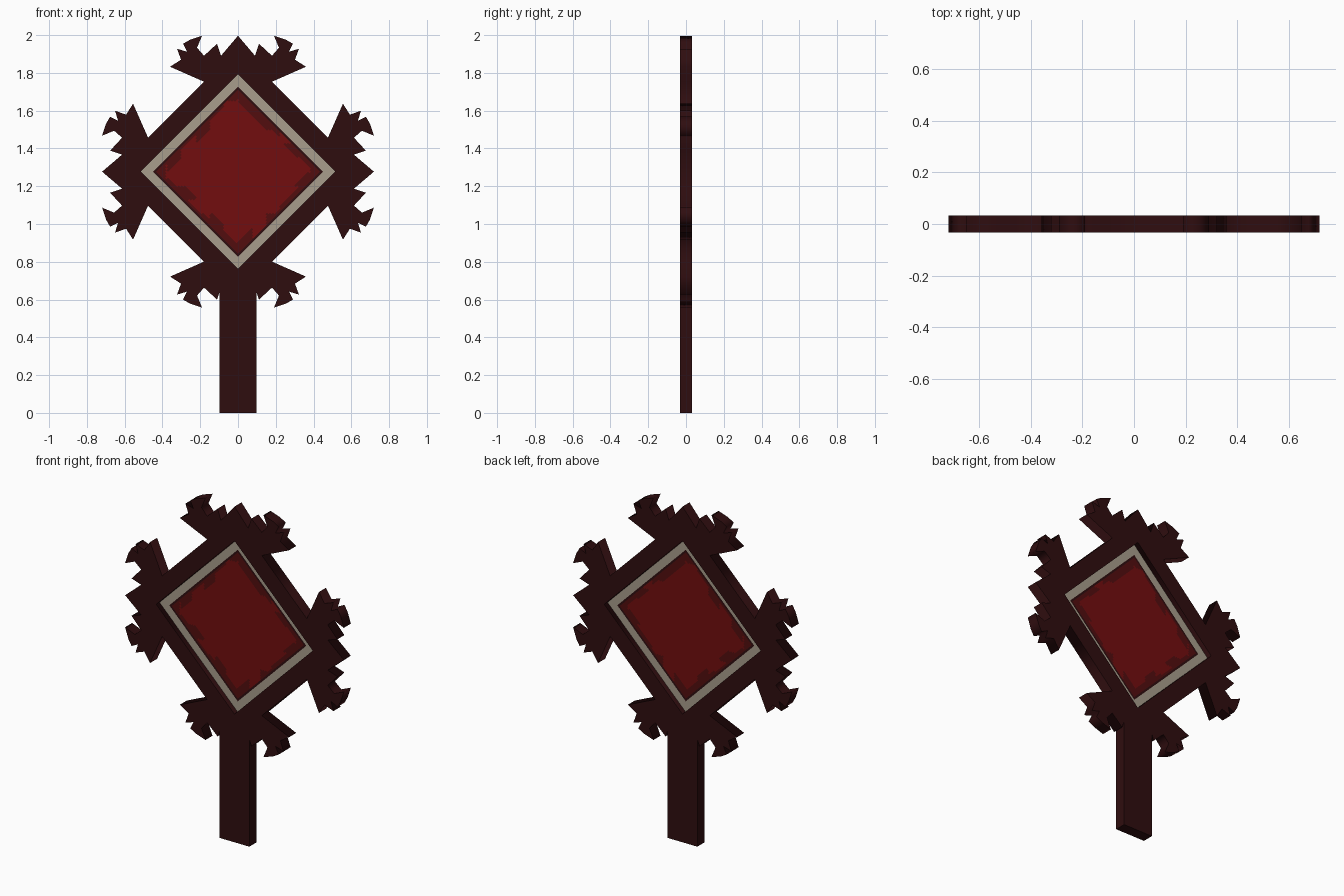
import bpy, bmesh, math, random

if "Cube" in bpy.data.objects:
    bpy.data.objects.remove(bpy.data.objects["Cube"])

CZ, HALF, PX = 1.277, 0.033, 189.0
OPEN = 0.515          # half diagonal of the diamond opening


def material(name, rgb):
    m = bpy.data.materials.new(name)
    lin = [((c / 255 + 0.055) / 1.055) ** 2.4 if c > 10 else c / 255 / 12.92 for c in rgb]
    m.diffuse_color = (*lin, 1)
    m.use_nodes = True
    m.node_tree.nodes["Principled BSDF"].inputs["Base Color"].default_value = m.diffuse_color
    return m


brown = material("dark_brown", (47, 13, 15))
cream = material("cream", (168, 158, 140))
red = material("red", (114, 13, 14))
dark_red = material("dark_red", (82, 13, 14))

# ornamented frame: one eighth of the outline, mirrored on the diagonal, turned four times
eighth = [(0, 136), (-17, 116), (-21, 128), (-34, 116), (-41, 124), (-36, 136), (-48, 132),
          (-55, 128), (-51, 120), (-61, 123), (-57, 112), (-68, 105), (-34, 90)]
quarter = eighth + [(-z, -x) for x, z in reversed(eighth)][:-1]
outline = []
for k in range(4):
    for x, z in quarter:
        for _ in range(k):
            x, z = -z, x
        if not (abs(x) < 10 and z < -100):      # bottom spike gives way to the stem
            outline.append((x / PX, z / PX))
opening = [(0, OPEN), (-OPEN, 0), (0, -OPEN), (OPEN, 0)]

cu = bpy.data.curves.new("ornate_frame", 'CURVE')
cu.dimensions = '2D'
cu.fill_mode = 'BOTH'
cu.extrude = HALF
for loop in (outline, opening):
    s = cu.splines.new('POLY')
    s.points.add(len(loop) - 1)
    for p, (x, z) in zip(s.points, loop):
        p.co = (x, z, 0, 1)
    s.use_cyclic_u = True
cu.materials.append(brown)
frame = bpy.data.objects.new("ornate_frame", cu)
frame.location = (0, 0, CZ)
frame.rotation_euler = (math.pi / 2, 0, 0)
bpy.context.collection.objects.link(frame)
bpy.context.view_layer.objects.active = frame
frame.select_set(True)
bpy.ops.object.convert(target='MESH')

# stem
top = CZ - 114 / PX
bpy.ops.mesh.primitive_cube_add(size=1, location=(0, 0, top / 2))
stem = bpy.context.object
stem.name = "stem"
stem.scale = (0.195, HALF * 2, top)
stem.data.materials.append(brown)

# recessed diamond panel: thin plate of small squares, coloured by distance from its edge
N = 64
me = bpy.data.meshes.new("diamond_panel")
bm = bmesh.new()
side = OPEN * math.sqrt(2)
rng = random.Random(4)
wobble = {(i, j): rng.random() for i in range(-9, 10) for j in range(-9, 10)}


def tone(x, z):
    edge = (OPEN - abs(x) - abs(z)) / math.sqrt(2)
    if edge < 0.046:
        return 0
    if edge < 0.056:
        return 3
    blot = 0.06 + 0.05 * wobble[(math.floor(x / 0.075), math.floor(z / 0.075))]
    if edge < blot or max(abs(x), abs(z)) > 0.38:
        return 2
    return 1


for y, flip in ((-0.002, False), (0.002, True)):
    grid = []
    for i in range(N + 1):
        row = []
        for j in range(N + 1):
            u, v = side * (i / N - 0.5), side * (j / N - 0.5)
            row.append(bm.verts.new(((u - v) / math.sqrt(2), y, (u + v) / math.sqrt(2))))
        grid.append(row)
    for i in range(N):
        for j in range(N):
            q = [grid[i][j], grid[i + 1][j], grid[i + 1][j + 1], grid[i][j + 1]]
            f = bm.faces.new(q[::-1] if flip else q)
            c = f.calc_center_median()
            f.material_index = tone(c.x, c.z)
bm.to_mesh(me)
bm.free()
for m in (cream, red, dark_red, brown):
    me.materials.append(m)
panel = bpy.data.objects.new("diamond_panel", me)
panel.location = (0, 0, CZ)
bpy.context.collection.objects.link(panel)
